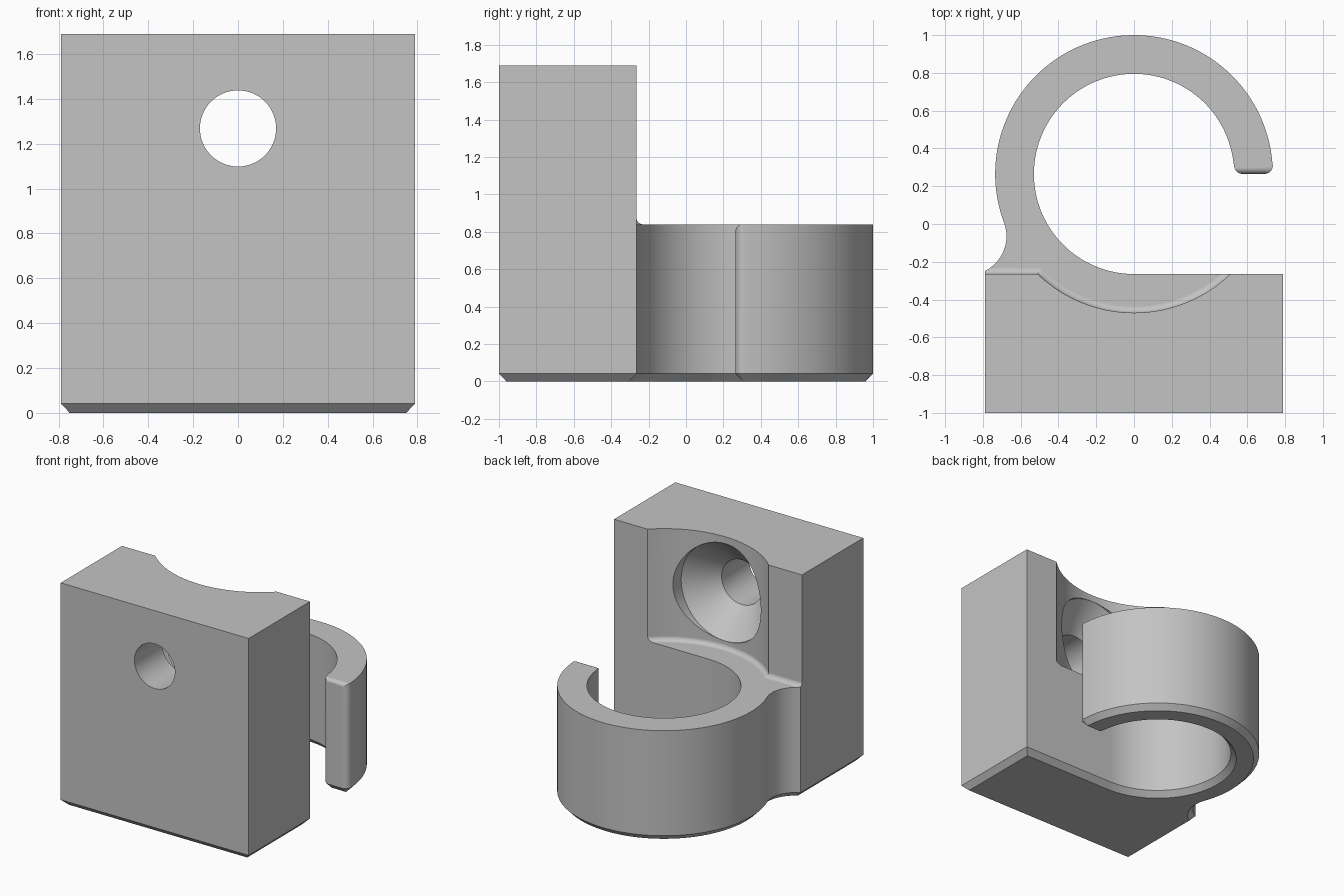
import bpy, bmesh
from math import sin, cos, radians, sqrt, atan2, degrees
from mathutils import Vector

cube = bpy.data.objects.get("Cube")
if cube:
    bpy.data.objects.remove(cube, do_unlink=True)

grey = bpy.data.materials.new("light_grey")
grey.use_nodes = True
color = (0.55, 0.55, 0.55, 1)
grey.diffuse_color = color
grey.node_tree.nodes["Principled BSDF"].inputs["Base Color"].default_value = color


def arc(cx, cy, r, a0, a1, n):
    """Points on an arc, angles in degrees."""
    angles = [radians(a0 + (a1 - a0) * i / n) for i in range(n + 1)]
    return [(cx + r * cos(a), cy + r * sin(a)) for a in angles]


def inset(points, d):
    """Move a counter-clockwise outline inwards by d with mitred corners."""
    pts = [Vector(p) for p in points]
    result = []
    for i, p in enumerate(pts):
        e1 = (p - pts[i - 1]).normalized()
        e2 = (pts[(i + 1) % len(pts)] - p).normalized()
        n1, n2 = Vector((-e1.y, e1.x)), Vector((-e2.y, e2.x))
        result.append(p + (n1 + n2) * d / (1 + n1.dot(n2)))
    return result


def loft(name, outline, levels):
    """Solid from one outline, stacked at (height, inset) levels."""
    bm = bmesh.new()
    rings = [[bm.verts.new((p[0], p[1], z)) for p in inset(outline, d)]
             for z, d in levels]
    bm.faces.new(rings[0][::-1])
    bm.faces.new(rings[-1])
    n = len(outline)
    for low, high in zip(rings, rings[1:]):
        for i in range(n):
            j = (i + 1) % n
            bm.faces.new((low[i], low[j], high[j], high[i]))
    mesh = bpy.data.meshes.new(name)
    bm.to_mesh(mesh)
    bm.free()
    mesh.materials.append(grey)
    obj = bpy.data.objects.new(name, mesh)
    bpy.context.collection.objects.link(obj)
    return obj


def cut(target, cutter):
    """Subtract the cutter and remove it."""
    cutter.hide_render = True
    mod = target.modifiers.new("cut", "BOOLEAN")
    mod.operation = "DIFFERENCE"
    mod.solver = "EXACT"
    mod.object = cutter
    bpy.context.view_layer.objects.active = target
    bpy.ops.object.modifier_apply(modifier=mod.name)
    bpy.data.objects.remove(cutter, do_unlink=True)


# Main dimensions
W, BACK, CY = 0.79, -0.265, 0.265
R_IN, R_OUT = 0.53, 0.735
TOP, SHELF = 1.69, 0.84
TIP = 0.045

# Web fillet joining the ring to the block corner
FX, FY = -0.88, -0.065
FR = sqrt(FX ** 2 + (FY - CY) ** 2) - R_OUT
join = degrees(atan2(CY - FY, -FX))
clip = -degrees(atan2(sqrt(FR ** 2 - (-W - FX) ** 2), -W - FX))

# Block and open ring share one outline, chamfered at the bottom
tip_y = CY + TIP
outline = [(-W, -1), (W, -1), (W, BACK)]
outline += arc(0, CY, R_IN, 270, 6, 80)
outline += arc(R_IN + TIP, tip_y, TIP, 180, 270, 8)
outline += arc(R_OUT - TIP, tip_y, TIP, 270, 358, 8)
outline += arc(0, CY, R_OUT, 5, 180 + join, 72)
outline += arc(FX, FY, FR, join, clip, 16)[1:]
holder = loft("hook_holder", outline, [(0, 0.04), (0.042, 0), (TOP, 0)])

# Space above the ring, rounded where it meets the backplate
a_left = 180 + degrees(atan2(CY - BACK, sqrt(R_OUT ** 2 - (CY - BACK) ** 2)))
space = [(-1.3, BACK)] + arc(0, CY, R_OUT, a_left, 318, 48)
space += [(1.3, space[-1][1]), (1.3, 1.3), (-1.3, 1.3)]
f = 0.035
levels = [(SHELF + f - f * cos(radians(a)), f - f * sin(radians(a)))
          for a in range(0, 91, 15)]
cut(holder, loft("space_cutter", space, levels + [(2, 0)]))

# Countersunk screw hole through the backplate
hole = loft("hole_cutter", arc(0, 0, 0.37, 0, 354.375, 63),
            [(-1.1, 0.2), (-0.67, 0.2), (-0.47, 0), (0.1, 0)])
hole.rotation_euler = (radians(-90), 0, 0)
hole.location = (0, 0, 1.268)
bpy.context.view_layer.update()
cut(holder, hole)

# Rounded top edge on the free end of the ring
r = 0.035
edge = [(CY - 0.05, SHELF + 0.05), (CY - 0.05, SHELF - r)]
edge += arc(CY + r, SHELF - r, r, 180, 90, 6)
edge += [(CY + r, SHELF + 0.05)]
rounder = loft("tip_cutter", edge, [(0.4, 0), (0.9, 0)])
rounder.rotation_euler = (radians(90), 0, radians(90))
bpy.context.view_layer.update()
cut(holder, rounder)

# Smooth curves, keep crisp edges and flat faces
bpy.ops.object.select_all(action="DESELECT")
holder.select_set(True)
bpy.context.view_layer.objects.active = holder
bpy.ops.object.shade_smooth_by_angle(angle=radians(30))
weighted = holder.modifiers.new("flat_faces", "WEIGHTED_NORMAL")
weighted.keep_sharp = True
